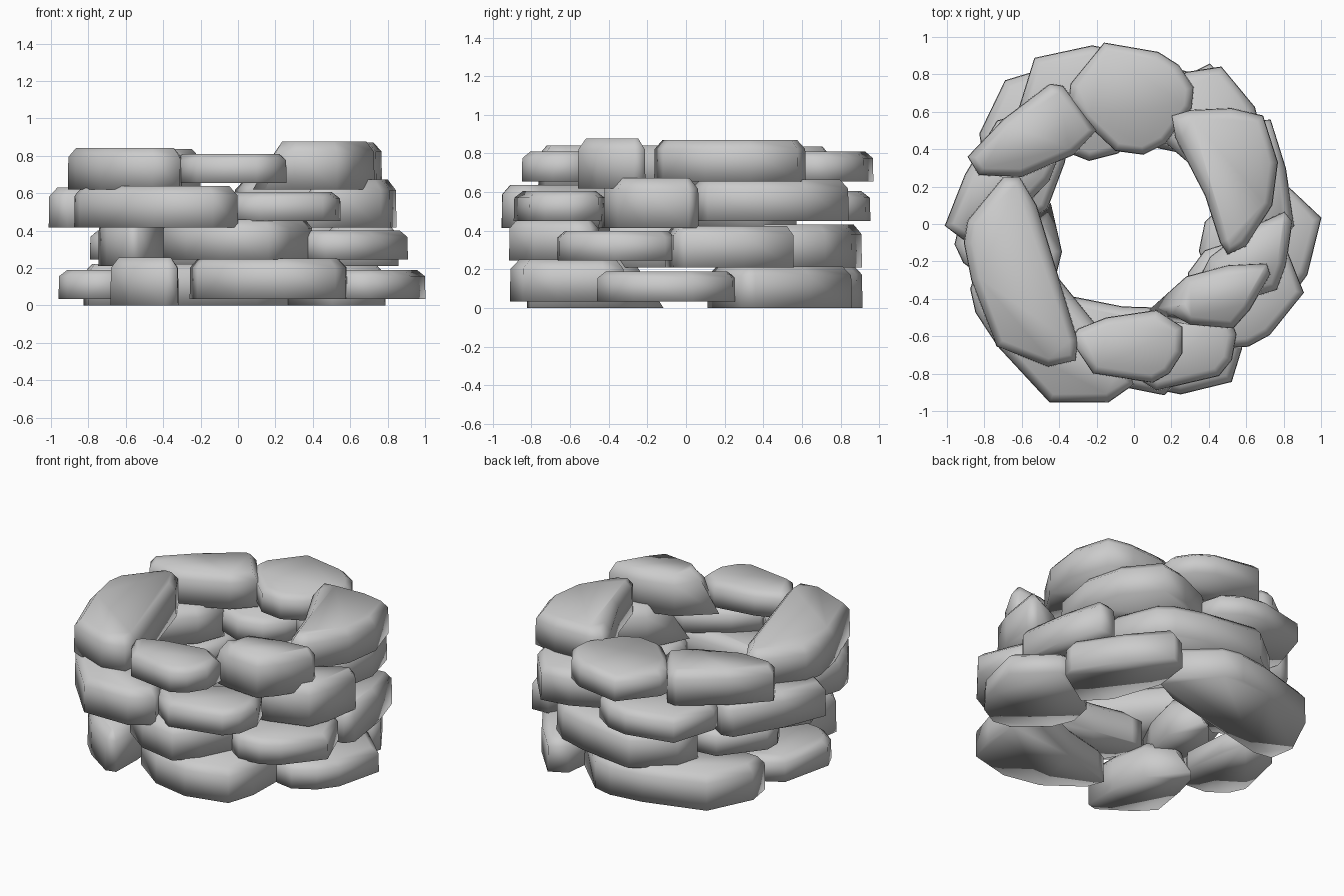
import bpy, bmesh, math
from mathutils import Matrix, Vector

if "Cube" in bpy.data.objects:
    bpy.data.objects.remove(bpy.data.objects["Cube"])

# One course of stones: name, bottom, top, slope of the first corner, outline seen from above
STONES = [
    ("broad_stone", .035, .19, 0, [(-.35, .66), (-.34, .75), (-.16, .97), (.13, .92), (.24, .85),
     (.32, .73), (.31, .62), (.17, .43), (.05, .37), (-.1, .39), (-.27, .55)]),
    ("curved_stone", .035, .25, 0, [(.2, .58), (.3, .61), (.52, .62), (.69, .58), (.77, .33),
     (.74, .1), (.6, -.12), (.5, -.165), (.46, -.1), (.38, .15), (.22, .46)]),
    ("wedge_stone", 0, .257, .15, [(.08, -.46), (.28, -.28), (.5, -.22), (.71, -.21), (.73, -.27),
     (.62, -.46), (.53, -.56), (.3, -.54), (.15, -.51)]),
    ("small_stone", .035, .19, 0, [(-.34, -.62), (-.22, -.8), (.1, -.85), (.19, -.8), (.26, -.69),
     (.26, -.55), (.12, -.46), (-.15, -.5), (-.3, -.56)]),
    ("long_stone", 0, .222, 0, [(-.7, .25), (-.61, .25), (-.52, .1), (-.3, -.62), (-.31, -.73),
     (-.46, -.765), (-.735, -.655), (-.87, -.3), (-.91, -.1), (-.89, .02)]),
    ("corner_stone", 0, .215, 0, [(-.89, .36), (-.7, .56), (-.45, .75), (-.38, .74), (-.2, .5),
     (-.32, .37), (-.6, .25), (-.83, .26)]),
]

# Courses from the ground up: base height, turn, scale, shift
COURSES = [
    (0, -94, 1.07, (-.045, -.065)),
    (.21, -119, .99, (-.008, -.04)),
    (.415, 22, 1.07, (.015, -.01)),
    (.62, 0, 1.0, (0, 0)),
]


def inset(pts, d):
    """Move each corner of an outline inward by d."""
    n = len(pts)
    area = sum(pts[i - 1].cross(pts[i]) for i in range(n))
    out = []
    for i in range(n):
        t = (pts[i] - pts[i - 1]).normalized() + (pts[(i + 1) % n] - pts[i]).normalized()
        inward = Vector((-t.y, t.x)).normalized() * (1 if area > 0 else -1)
        out.append(pts[i] + inward * d)
    return out


def stone(name, bottom, top, slope, outline, matrix):
    """Upright sides with a chamfered top, all smooth."""
    base = [Vector(p) for p in outline]
    centre = sum(base, Vector((0, 0))) / len(base)
    h = top - bottom
    bm = bmesh.new()
    loops = []
    for t, d in [(0, 0), (.78, .003), (1, .045)]:
        pts = inset(base, d)
        # sloping tip
        for i, k in ((0, 1), (-1, .5)):
            pts[i] += (centre - base[i]).normalized() * slope * t * k
        loops.append([bm.verts.new((p.x, p.y, bottom + h * t)) for p in pts])
    n = len(outline)
    for a, b in zip(loops, loops[1:]):
        for i in range(n):
            j = (i + 1) % n
            bm.faces.new((a[i], a[j], b[j], b[i]))
    bm.faces.new(loops[0])
    bm.faces.new(loops[-1])
    bm.transform(matrix)
    bmesh.ops.recalc_face_normals(bm, faces=bm.faces)
    for f in bm.faces:
        f.smooth = True
    mesh = bpy.data.meshes.new(name)
    bm.to_mesh(mesh)
    bm.free()
    bpy.context.collection.objects.link(bpy.data.objects.new(name, mesh))


# Lay the courses, each turned against the one below
for c, (z, turn, size, (dx, dy)) in enumerate(COURSES, 1):
    m = (Matrix.Translation((dx, dy, z)) @ Matrix.Rotation(math.radians(turn), 4, 'Z')
         @ Matrix.Diagonal((size, size, 1, 1)))
    for name, bottom, top, slope, outline in STONES:
        stone(f"{name}_course_{c}", bottom, top, slope, outline, m)
